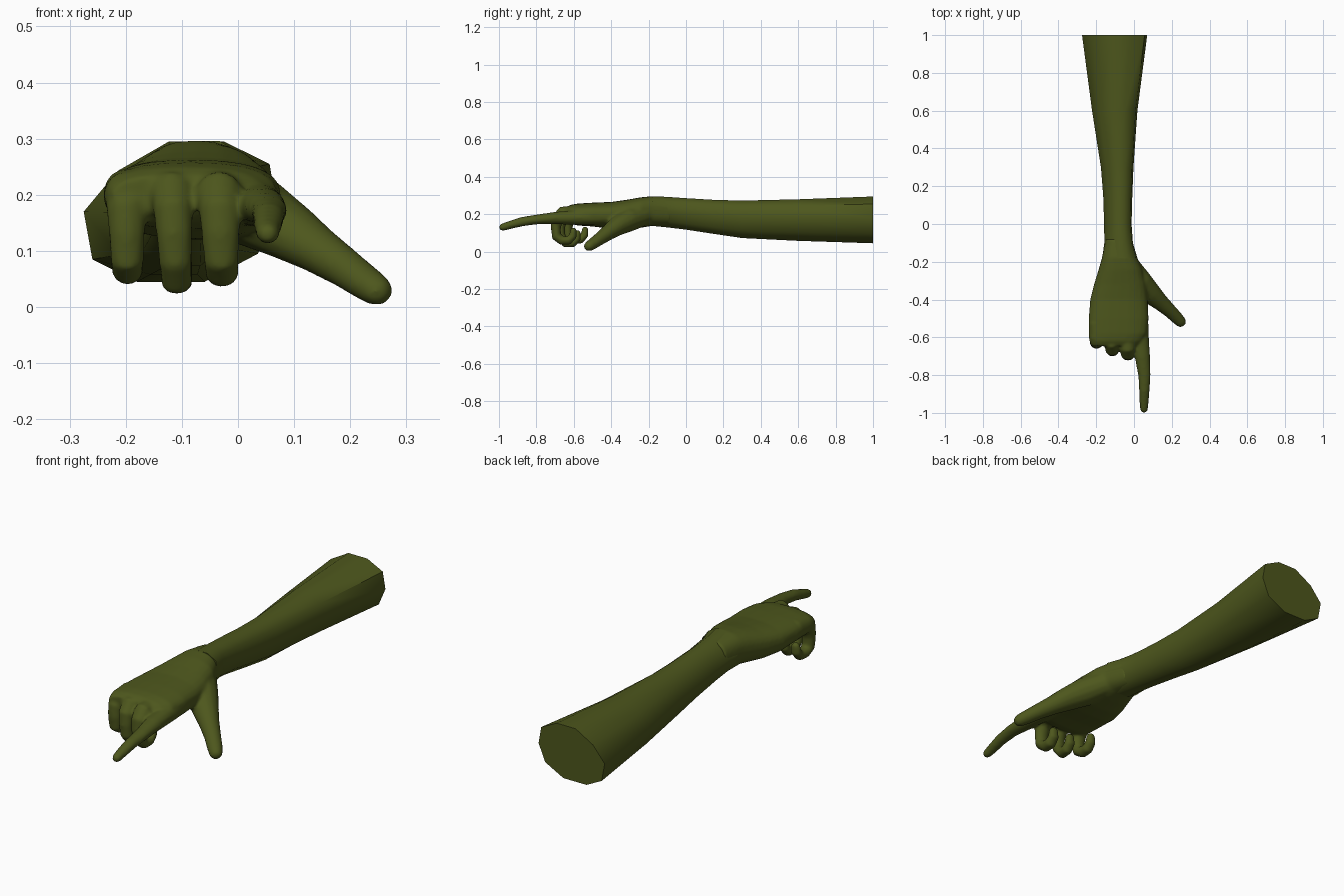
import bpy, bmesh, math
from mathutils import Vector

if "Cube" in bpy.data.objects:
    bpy.data.objects.remove(bpy.data.objects["Cube"])

mat = bpy.data.materials.new("olive")
mat.diffuse_color = (0.075, 0.095, 0.012, 1)
mat.use_nodes = True
mat.node_tree.nodes["Principled BSDF"].inputs["Base Color"].default_value = mat.diffuse_color


def add_rings(bm, rings):
    """Skin a list of point rings into a closed tube."""
    loops = [[bm.verts.new(p) for p in r] for r in rings]
    n = len(loops[0])
    for a, b in zip(loops, loops[1:]):
        for i in range(n):
            bm.faces.new((a[i], a[(i + 1) % n], b[(i + 1) % n], b[i]))
    bm.faces.new(loops[0])
    bm.faces.new(loops[-1])


def loft(bm, profile, stations):
    """Stations: y, x min, x max, z min, z max."""
    add_rings(bm, [[((a + b) / 2 + u * (b - a) / 2, y, (c + d) / 2 + v * (d - c) / 2)
                    for u, v in profile] for y, a, b, c, d in stations])


def tube(bm, pts, sides=14):
    """Points: x, y, z, half width, half thickness; rounded tip."""
    P = [Vector(p[:3]) for p in pts]
    R = [p[3:] for p in pts]
    d = (P[-1] - P[-2]).normalized()
    end, (w, h) = P[-1], R[-1]
    for k in (0.6, 0.9, 1.0):
        s = math.sqrt(max(0.02, 1 - k * k))
        P.append(end + d * h * k)
        R.append((w * s, h * s))
    rings, prev = [], None
    for i, p in enumerate(P):
        t = (P[min(i + 1, len(P) - 1)] - P[max(i - 1, 0)]).normalized()
        ref = prev if prev else Vector((1, 0, 0))
        side = (ref - t * ref.dot(t)).normalized()
        prev = side
        up = t.cross(side)
        rings.append([p + side * R[i][0] * math.cos(a) + up * R[i][1] * math.sin(a)
                      for a in (2 * math.pi * k / sides for k in range(sides))])
    add_rings(bm, rings)


def finish(name, bm):
    bmesh.ops.recalc_face_normals(bm, faces=bm.faces)
    me = bpy.data.meshes.new(name)
    bm.to_mesh(me)
    bm.free()
    ob = bpy.data.objects.new(name, me)
    bpy.context.collection.objects.link(ob)
    me.materials.append(mat)
    return ob


# Forearm: ten-sided loft with a flat cut end
ten = [(-1, 0), (-.91, -.68), (-.45, -1), (.25, -1), (.8, -.6),
       (1, .05), (.92, .68), (.45, 1), (-.12, 1), (-.65, .58)]
bm = bmesh.new()
loft(bm, ten, [
    (1.0, -.275, .07, .045, .295), (.6, -.222, .018, .058, .28),
    (.3, -.175, -.003, .073, .273), (.15, -.163, -.009, .095, .277),
    (0, -.158, -.013, .118, .286), (-.1, -.157, -.006, .13, .293),
    (-.18, -.168, .018, .138, .296)])
forearm = finish("forearm", bm)

# Hand: palm, fingers and thumb blended into one skin
bm = bmesh.new()
sup = []
for k in range(24):
    a = 2 * math.pi * k / 24
    c, s = math.cos(a), math.sin(a)
    sup.append((math.copysign(abs(c) ** .8, c), math.copysign(abs(s) ** .8, s)))
loft(bm, sup, [
    (-.08, -.15, -.012, .14, .285), (-.18, -.17, .018, .138, .297),
    (-.24, -.187, .045, .128, .291), (-.32, -.212, .065, .12, .277),
    (-.40, -.232, .073, .122, .266), (-.50, -.240, .077, .135, .262),
    (-.58, -.240, .07, .14, .257), (-.62, -.236, .045, .15, .25),
    (-.645, -.225, .02, .165, .235)])

# Index finger
tube(bm, [(.03, -.45, .19, .045, .045), (.036, -.58, .183, .042, .04),
          (.044, -.7, .18, .041, .033), (.055, -.8, .172, .033, .026),
          (.055, -.88, .16, .028, .025), (.053, -.94, .143, .025, .022),
          (.053, -.98, .131, .021, .02)])

# Thumb
tube(bm, [(-.03, -.22, .2, .06, .06), (.03, -.31, .17, .07, .065),
          (.09, -.37, .135, .058, .052), (.14, -.415, .103, .045, .042),
          (.19, -.46, .07, .037, .035), (.225, -.495, .045, .034, .031),
          (.247, -.518, .03, .03, .028)])

# Curled fingers: x at knuckle, x at tip, front y, bottom z, half width
for x0, x1, yf, zb, w in ((-.2, -.195, -.66, .037, .036),
                          (-.12, -.103, -.70, .018, .036),
                          (-.035, -.025, -.722, .032, .038)):
    path = [(.14, .205, 1.1, .042), (.06, .2, 1.1, .042), (.034, .175, 1.0, .034),
            (.026, .13, .9, .027), (.03, .08, .82, .026), (.058, zb + .028, .78, .026),
            (.095, zb + .028, .75, .024), (.118, zb + .052, .7, .021),
            (.12, zb + .08, .6, .018)]
    n = len(path) - 1
    tube(bm, [(x0 + (x1 - x0) * i / n, yf + dy, z, w * k, h)
              for i, (dy, z, k, h) in enumerate(path)])

hand = finish("hand", bm)
m = hand.modifiers.new("blend", 'REMESH')
m.mode = 'VOXEL'
m.voxel_size = 0.007
m.use_smooth_shade = True
m = hand.modifiers.new("soften", 'SMOOTH')
m.factor = 0.5
m.iterations = 6

# Shading: smooth skin, crisp cut end
bpy.ops.object.select_all(action='DESELECT')
forearm.select_set(True)
bpy.context.view_layer.objects.active = forearm
bpy.ops.object.shade_smooth_by_angle(angle=math.radians(50))
